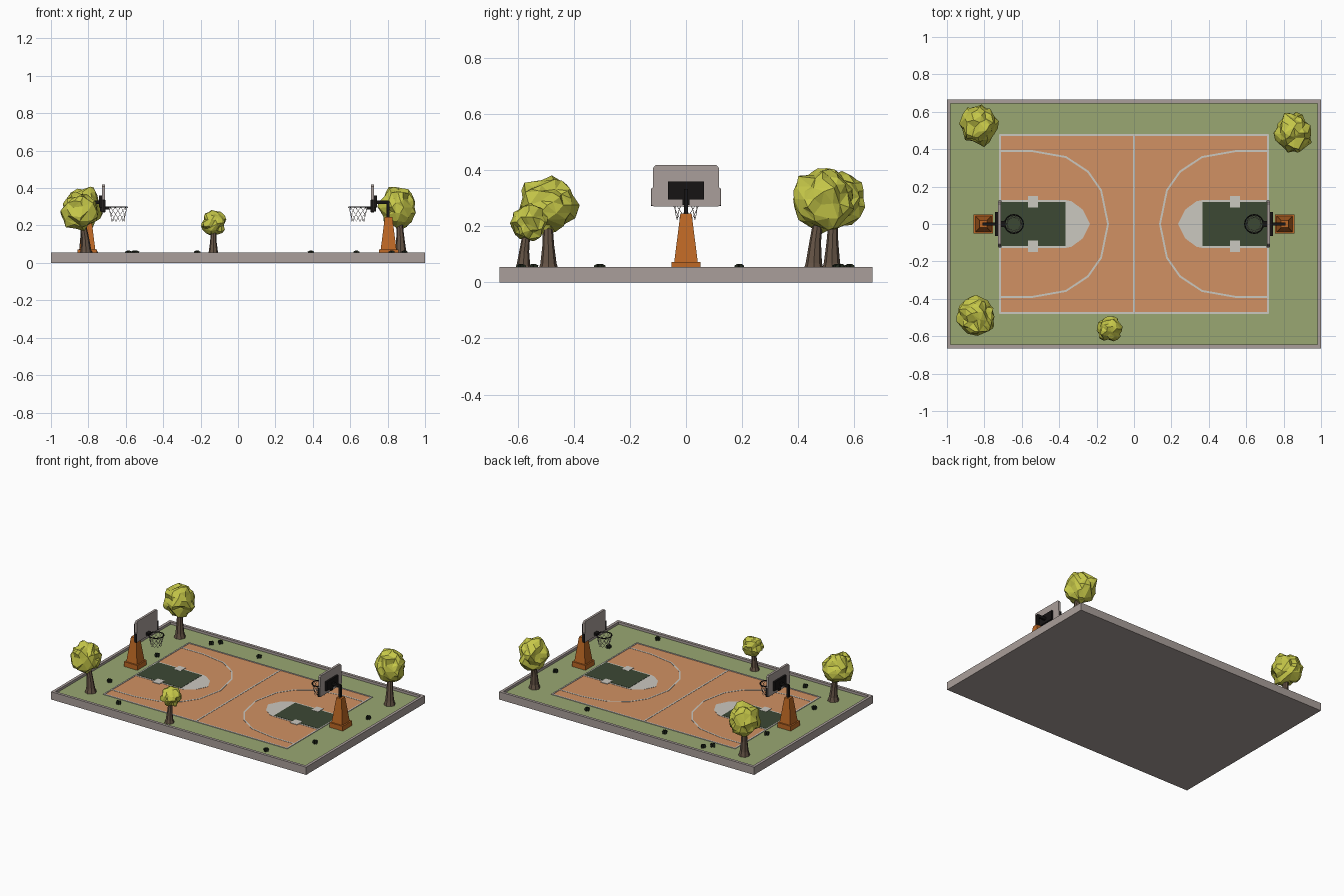
import bpy, bmesh, math, random
from mathutils import Vector, noise

if "Cube" in bpy.data.objects:
    bpy.data.objects.remove(bpy.data.objects["Cube"])

random.seed(4)


def mat(name, r, g, b):
    m = bpy.data.materials.new(name)
    m.diffuse_color = (r, g, b, 1)
    m.use_nodes = True
    m.node_tree.nodes["Principled BSDF"].inputs["Base Color"].default_value = m.diffuse_color
    return m


STONE = mat("stone_grey", .40, .345, .325)
GRASS = mat("grass_green", .32, .39, .17)
COURT = mat("court_clay", .64, .285, .125)
LINE = mat("line_grey", .60, .58, .53)
KEY = mat("key_dark_green", .045, .065, .034)
ORANGE = mat("post_orange", .52, .14, .018)
BLACK = mat("metal_black", .008, .007, .007)
BARK = mat("bark_brown", .13, .088, .06)
LEAF = mat("leaf_yellow_green", .56, .57, .065)
TUFT = mat("tuft_dark_green", .018, .026, .014)


def finish(name, bm, *mats):
    bmesh.ops.recalc_face_normals(bm, faces=bm.faces)
    me = bpy.data.meshes.new(name)
    bm.to_mesh(me)
    bm.free()
    for m in mats:
        me.materials.append(m)
    ob = bpy.data.objects.new(name, me)
    bpy.context.collection.objects.link(ob)
    return ob


def add_prism(bm, pts, z0, z1):
    lo = [bm.verts.new((x, y, z0)) for x, y in pts]
    hi = [bm.verts.new((x, y, z1)) for x, y in pts]
    n = len(pts)
    bm.faces.new(lo[::-1])
    bm.faces.new(hi)
    for i in range(n):
        j = (i + 1) % n
        bm.faces.new((lo[i], lo[j], hi[j], hi[i]))


def prism(name, pts, z0, z1, m):
    bm = bmesh.new()
    add_prism(bm, pts, z0, z1)
    return finish(name, bm, m)


def rect(x0, x1, y0, y1):
    return [(x0, y0), (x1, y0), (x1, y1), (x0, y1)]


def box(name, x0, x1, y0, y1, z0, z1, m):
    return prism(name, rect(min(x0, x1), max(x0, x1), y0, y1), z0, z1, m)


def stripe(name, pts, z0, z1, w=.01):
    # painted line: one thin strip per segment
    bm = bmesh.new()
    for a, b in zip(pts, pts[1:]):
        a, b = Vector(a), Vector(b)
        d = (b - a).normalized() * w / 2
        n = Vector((-d.y, d.x))
        a, b = a - d * .6, b + d * .6
        add_prism(bm, [a - n, b - n, b + n, a + n], z0, z1)
    return finish(name, bm, LINE)


# Slab with raised rim and sunken grass
G = .038
bm = bmesh.new()
add_prism(bm, rect(-1, 1, -.665, .665), 0, .055)
bm.normal_update()
top = max(bm.faces, key=lambda f: f.normal.z)
bmesh.ops.inset_region(bm, faces=[top], thickness=.028)
bmesh.ops.inset_region(bm, faces=[top], thickness=.0002, depth=G - .055)
top.material_index = 1
finish("slab", bm, STONE, GRASS)

# Court surface and painted lines
Z1, Z2, Z3 = G + .002, G + .0035, G + .005
box("court", -.72, .72, -.475, .475, G - .002, Z1, COURT)
stripe("court_outline", [(-.717, -.475), (.717, -.475), (.717, .475),
                         (-.717, .475), (-.717, -.475)], Z1 - .001, Z3)
stripe("centre_line", [(0, -.475), (0, .475)], Z1 - .001, Z2)
half_arc = [(.717, .39), (.545, .39), (.364, .358), (.246, .28), (.176, .18), (.139, 0)]
cap = [(.365, .128), (.335, .122), (.275, .078), (.235, 0)]
for s, side in ((-1, "left"), (1, "right")):
    arc = half_arc + [(x, -y) for x, y in half_arc[-2::-1]]
    stripe(side + "_arc", [(s * x, y) for x, y in arc], Z1 - .001, Z2)
    pad = [(.72, .128)] + cap + [(x, -y) for x, y in cap[-2::-1]] + [(.72, -.128)]
    prism(side + "_key_border", [(s * x, y) for x, y in pad], Z1 - .001, Z2, LINE)
    box(side + "_key", s * .365, s * .714, -.118, .118, Z2 - .001, Z3, KEY)
    for t in (-1, 1):
        box(side + "_key_mark", s * .513, s * .567, t * .119 - .03, t * .119 + .03,
            Z2 - .001, Z3 + .001, LINE)


# Basketball hoops
def hoop(s, side):
    bm = bmesh.new()
    add_prism(bm, rect(s * .805 - .052, s * .805 + .052, -.052, .052), G, .072)
    bmesh.ops.create_cube(bm, size=1)
    for v in bm.verts[-8:]:
        up = v.co.z > 0
        r = .02 if up else .042
        v.co = (s * .805 + math.copysign(r, v.co.x), math.copysign(r, v.co.y),
                .245 if up else .072)
    finish(side + "_post", bm, ORANGE)
    # bent arm and mount
    box(side + "_arm_upright", s * .793, s * .809, -.008, .008, .235, .333, BLACK)
    box(side + "_arm", s * .735, s * .809, -.008, .008, .315, .333, BLACK)
    box(side + "_mount", s * .728, s * .742, -.065, .065, .295, .36, BLACK)
    box(side + "_mount_stem", s * .728, s * .738, -.012, .012, .275, .30, BLACK)
    # board: stepped outline in y,z with clipped corners
    prof = [(.115, .27), (.123, .277), (.123, .334), (.117, .34), (.117, .408), (.108, .418)]
    prof = prof + [(-y, z) for y, z in prof[::-1]]
    bm = bmesh.new()
    add_prism(bm, prof, s * .712, s * .728)
    for v in bm.verts:
        v.co = (v.co.z, v.co.x, v.co.y)
    finish(side + "_board", bm, STONE)
    for t in (-1, 1):
        box(side + "_board_pad", s * .709, s * .725, t * .121 - .004, t * .121 + .004,
            .272, .335, BLACK)
    # ring and net
    cx, zr = s * .642, .298
    box(side + "_ring_bracket", s * .688, s * .714, -.016, .016, .285, .302, BLACK)
    bpy.ops.mesh.primitive_torus_add(location=(cx, 0, zr), major_radius=.05,
                                     minor_radius=.0035, major_segments=16, minor_segments=6)
    bpy.context.object.name = side + "_ring"
    bpy.context.object.data.materials.append(BLACK)
    cu = bpy.data.curves.new(side + "_net", 'CURVE')
    cu.dimensions = '3D'
    cu.bevel_depth = .0012
    cu.bevel_resolution = 0
    radii = [.05, .046, .041, .036, .033]
    for k in range(10):
        for d in (-1, 1):
            sp = cu.splines.new('POLY')
            sp.points.add(4)
            for i, r in enumerate(radii):
                a = math.tau * (k + d * i / 2) / 10
                sp.points[i].co = (cx + r * math.cos(a), r * math.sin(a), zr - .019 * i, 1)
    cu.materials.append(STONE)
    bpy.context.collection.objects.link(bpy.data.objects.new(side + "_net", cu))


hoop(-1, "left")
hoop(1, "right")


# Trees: base point, crown centre, crown radii
def tree(name, base, c, rad, k):
    bm = bmesh.new()
    rings = []
    b, t = Vector((*base, G)), Vector(c)
    for f, r in ((0, .038), (.12, .029), (.4, .021), (.7, .017), (1, .014)):
        p = b.lerp(t, f)
        p.xy = b.xy.lerp(t.xy, f * f)
        rings.append([bm.verts.new((p.x + r * k * math.cos(a * math.tau / 8),
                                    p.y + r * k * math.sin(a * math.tau / 8), p.z))
                      for a in range(8)])
    for lo, hi in zip(rings, rings[1:]):
        for i in range(8):
            j = (i + 1) % 8
            bm.faces.new((lo[i], lo[j], hi[j], hi[i]))
    bm.faces.new(rings[0][::-1])
    bm.faces.new(rings[-1])
    finish(name + "_trunk", bm, BARK)
    # faceted crown
    bm = bmesh.new()
    bmesh.ops.create_icosphere(bm, subdivisions=3, radius=1)
    seed = Vector((random.uniform(0, 50), random.uniform(0, 50), 0))
    for v in bm.verts:
        v.co *= .95 + .25 * noise.noise(v.co * 1.9 + seed) + random.uniform(-.07, .07)
        v.co = Vector(c) + Vector(v.co[i] * rad[i] for i in range(3))
    ob = finish(name + "_crown", bm, LEAF)
    dec = ob.modifiers.new("facets", 'DECIMATE')
    dec.ratio = .55


tree("back_left_tree", (-.82, .52), (-.83, .53, .30), (.1, .108, .108), 1)
tree("back_right_tree", (.87, .455), (.855, .487, .298), (.1, .108, .108), 1)
tree("front_left_tree", (-.812, -.49), (-.845, -.495, .275), (.104, .102, .1), 1)
tree("small_front_tree", (-.132, -.58), (-.13, -.56, .215), (.066, .068, .068), .85)

# Grass tufts: crossed upright cards
tufts = [(-.586, .538), (-.545, .583), (-.218, .549), (-.767, .19), (-.793, -.305),
         (-.556, -.543), (.633, -.588), (.822, -.31), (.89, .19), (.39, .55)]
for x, y in tufts:
    bm = bmesh.new()
    turn = random.uniform(0, math.pi)
    for i in range(3):
        a = turn + i * math.pi / 3
        dx, dy = .018 * math.cos(a), .018 * math.sin(a)
        bm.faces.new([bm.verts.new((x + q * dx, y + q * dy, z)) for q, z in
                      ((-.8, G), (.8, G), (1, .06), (.5, .065), (-.5, .065), (-1, .06))])
    finish("grass_tuft", bm, TUFT)
